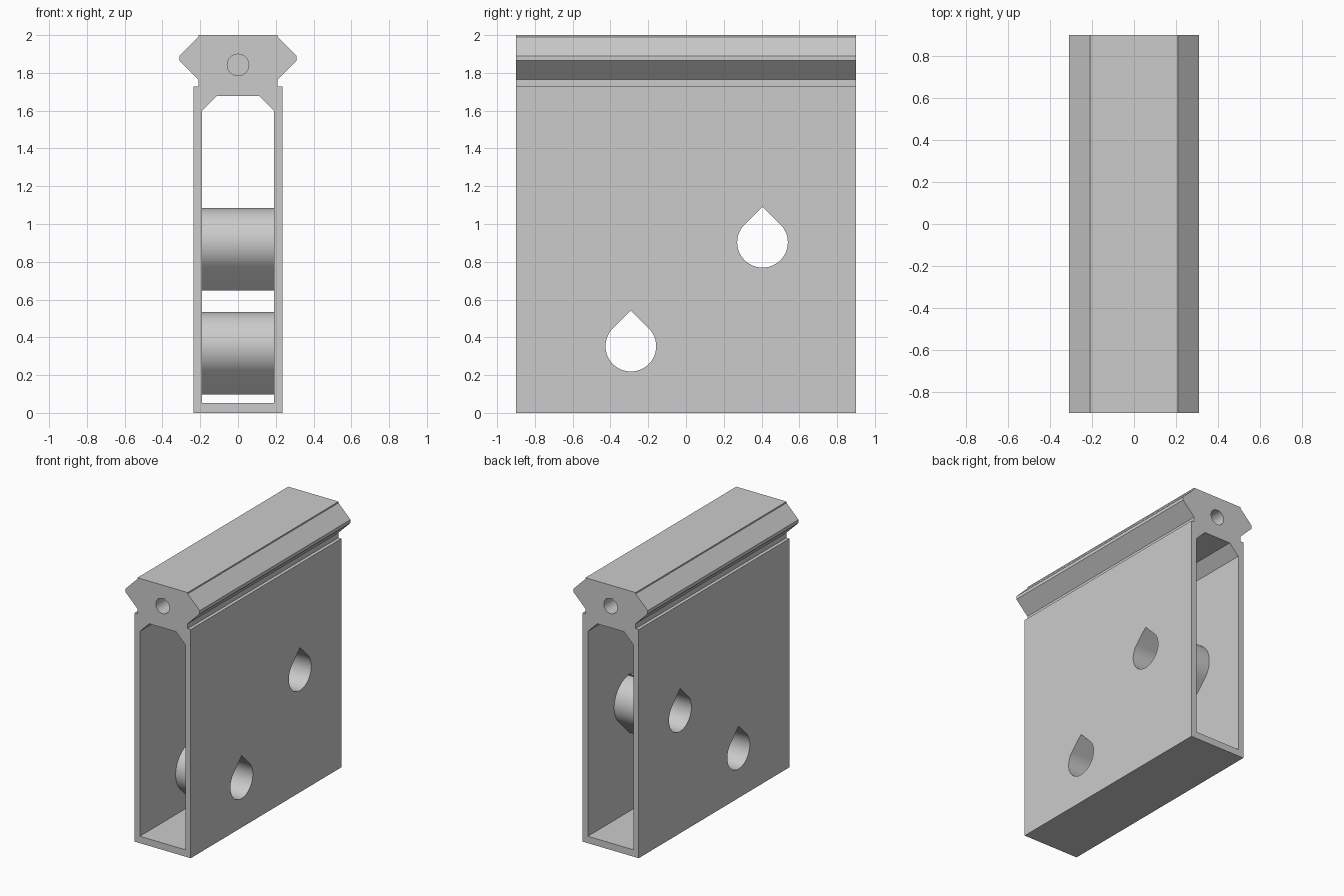
import bpy, bmesh, math
from mathutils import Vector

cube = bpy.data.objects.get("Cube")
if cube:
    bpy.data.objects.remove(cube, do_unlink=True)

LENGTH = 1.8
GREY = (0.6, 0.6, 0.6, 1.0)
grey = bpy.data.materials.new("light_grey")
grey.use_nodes = True
grey.diffuse_color = GREY
grey.node_tree.nodes["Principled BSDF"].inputs["Base Color"].default_value = GREY


def prism(name, profile, axis, start, end):
    """Extrude a closed (horizontal, z) profile along the x or y axis."""
    def place(p, depth):
        return (depth, p[0], p[1]) if axis == "x" else (p[0], depth, p[1])
    bm = bmesh.new()
    face = bm.faces.new([bm.verts.new(place(p, start)) for p in profile])
    extruded = bmesh.ops.extrude_face_region(bm, geom=[face])["geom"]
    shift = Vector(place((0, 0), end - start))
    bmesh.ops.translate(bm, vec=shift, verts=[g for g in extruded if isinstance(g, bmesh.types.BMVert)])
    bmesh.ops.recalc_face_normals(bm, faces=bm.faces)
    mesh = bpy.data.meshes.new(name)
    bm.to_mesh(mesh)
    bm.free()
    mesh.materials.append(grey)
    obj = bpy.data.objects.new(name, mesh)
    bpy.context.collection.objects.link(obj)
    return obj


def mirrored(half):
    """Complete a right-hand outline across x = 0."""
    return half + [(-x, z) for x, z in reversed(half)]


def arc(y, z, r, first, last, steps):
    angles = [math.radians(first + (last - first) * i / steps) for i in range(steps + 1)]
    return [(y + r * math.cos(a), z + r * math.sin(a)) for a in angles]


def teardrop(y, z, r, up):
    """Circle with a right-angled point at the top (up=1) or bottom (up=-1)."""
    outline = arc(0, 0, r, 135, 405, 48) + [(0, r * math.sqrt(2))]
    return [(y + px, z + up * pz) for px, pz in outline]


def cut(obj, cutters):
    for cutter in cutters:
        cutter.hide_render = True
        mod = obj.modifiers.new("cut", "BOOLEAN")
        mod.operation = "DIFFERENCE"
        mod.solver = "EXACT"
        mod.object = cutter
    graph = bpy.context.evaluated_depsgraph_get()
    mesh = bpy.data.meshes.new_from_object(obj.evaluated_get(graph))
    obj.modifiers.clear()
    obj.data = mesh


# Hollow body with the flared rail along its top
body = prism("body_with_rail", mirrored([
    (0.235, 0), (0.235, 1.727), (0.21, 1.727), (0.21, 1.765), (0.31, 1.865),
    (0.31, 1.89), (0.21, 1.99), (0.21, 2.0)]), "y", -LENGTH / 2, LENGTH / 2)

# Open-ended cavity with a chamfered ceiling
cavity = prism("cavity_cutter", mirrored([
    (0.19, 0.052), (0.19, 1.6), (0.112, 1.678)]), "y", -1, 1)

# Blind bores in both ends of the rail
bore_outline = arc(0, 1.842, 0.057, 0, 360, 40)[:-1]
bores = [prism("bore_cutter", bore_outline, "y", s * 0.5, s * 1.0) for s in (-1, 1)]

# Cross tubes: teardrop hole pointing up, outer skin pointing down
holes, tubes = [], []
for name, y, z in (("lower_tube", -0.292, 0.353), ("upper_tube", 0.405, 0.903)):
    hole = prism("hole_cutter", teardrop(y, z, 0.134, 1), "x", -0.4, 0.4)
    tube = prism(name, teardrop(y, z, 0.181, -1), "x", -0.19, 0.19)
    cut(tube, [hole])
    holes.append(hole)
    tubes.append(tube)

cutters = [cavity] + bores + holes
cut(body, cutters)
for cutter in cutters:
    bpy.data.objects.remove(cutter, do_unlink=True)

# Smooth round surfaces, crisp corners
bpy.ops.object.select_all(action="DESELECT")
for obj in [body] + tubes:
    obj.select_set(True)
bpy.context.view_layer.objects.active = body
bpy.ops.object.shade_smooth_by_angle(angle=math.radians(25))
